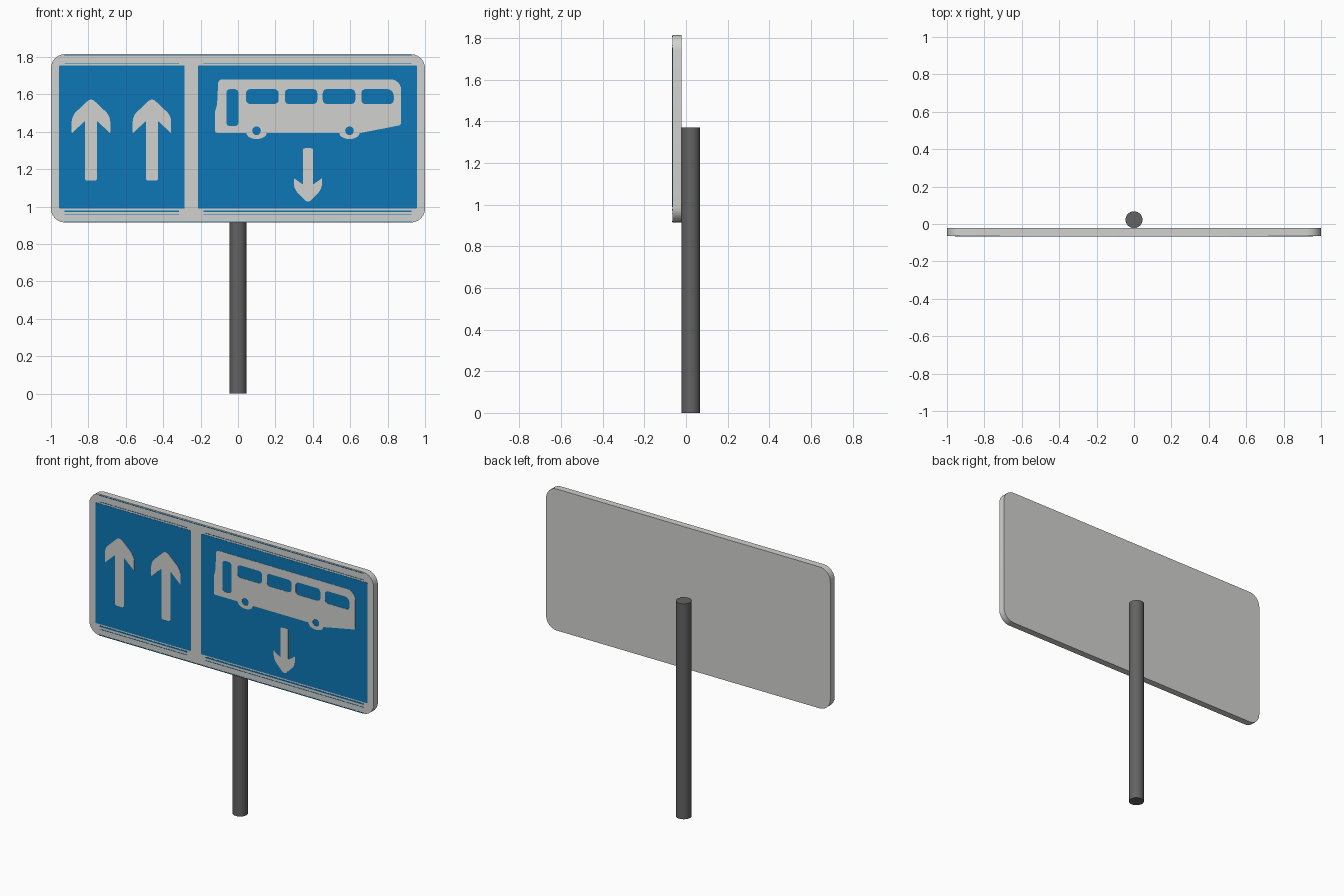
import bpy, bmesh, math
from mathutils import Vector

if "Cube" in bpy.data.objects:
    bpy.data.objects.remove(bpy.data.objects["Cube"])


def material(name, rgb):
    m = bpy.data.materials.new(name)
    m.diffuse_color = (*rgb, 1)
    m.use_nodes = True
    m.node_tree.nodes["Principled BSDF"].inputs["Base Color"].default_value = m.diffuse_color
    return m


WHITE = material("sign_white", (0.64, 0.65, 0.63))
BLUE = material("sign_blue", (0.004, 0.185, 0.47))
GREY = material("pole_grey", (0.125, 0.125, 0.125))

BACK, FRONT = -0.022, -0.065      # sign board faces
BLUE_Y, SYMBOL_Y = -0.0665, -0.068  # painted layers


def rounded(points, radius, steps=6):
    """Round the corners of an x/z polygon; a third value overrides the radius."""
    out, n = [], len(points)
    for i, p in enumerate(points):
        c = Vector(p[:2])
        r = p[2] if len(p) > 2 else radius
        to_a = Vector(points[i - 1][:2]) - c
        to_b = Vector(points[(i + 1) % n][:2]) - c
        r = min(r, 0.45 * to_a.length, 0.45 * to_b.length)
        if r < 1e-4:
            out.append(c)
            continue
        a, b = c + to_a.normalized() * r, c + to_b.normalized() * r
        for k in range(steps + 1):
            t = k / steps
            wa, wc, wb = (1 - t) ** 2, 1.4142 * t * (1 - t), t * t
            out.append((a * wa + c * wc + b * wb) / (wa + wc + wb))
    return out


def rect(x0, x1, z0, z1, radius=0.0, corner=None):
    far = radius if corner is None else corner
    return rounded([(x0, z0), (x1, z0), (x1, z1, far), (x0, z1)], radius)


def circle(x, z, r, n=20):
    return [Vector((x + r * math.cos(2 * math.pi * i / n),
                    z + r * math.sin(2 * math.pi * i / n))) for i in range(n)]


def plate(name, loops, front, back, mat):
    """Filled outline (later loops are holes) in the x/z plane."""
    curve = bpy.data.curves.new(name, 'CURVE')
    curve.dimensions, curve.fill_mode = '2D', 'BOTH'
    curve.extrude = (back - front) / 2
    for loop in loops:
        s = curve.splines.new('POLY')
        s.points.add(len(loop) - 1)
        for pt, p in zip(s.points, loop):
            pt.co = (p.x, p.y, 0, 1)
        s.use_cyclic_u = True
    tmp = bpy.data.objects.new(name + "_outline", curve)
    bpy.context.collection.objects.link(tmp)
    deps = bpy.context.evaluated_depsgraph_get()
    mesh = bpy.data.meshes.new_from_object(tmp.evaluated_get(deps))
    bpy.data.objects.remove(tmp)
    bm = bmesh.new()
    bm.from_mesh(mesh)
    bmesh.ops.remove_doubles(bm, verts=bm.verts, dist=1e-5)
    for v in bm.verts:
        v.co = (v.co.x, (front + back) / 2 - v.co.z, v.co.y)
    bmesh.ops.recalc_face_normals(bm, faces=bm.faces)
    bm.to_mesh(mesh)
    bm.free()
    mesh.materials.clear()
    mesh.materials.append(mat)
    obj = bpy.data.objects.new(name, mesh)
    bpy.context.collection.objects.link(obj)
    return obj


def smooth(obj):
    bpy.ops.object.select_all(action='DESELECT')
    obj.select_set(True)
    bpy.context.view_layer.objects.active = obj
    bpy.ops.object.shade_smooth_by_angle(angle=math.radians(35))


def paint(name, loops, y, mat):
    return plate(name, loops, y, y + 0.0025, mat)


# Pole
bpy.ops.mesh.primitive_cylinder_add(vertices=32, radius=0.045, depth=1.37,
                                    location=(0, 0.023, 0.685))
pole = bpy.context.object
pole.name = "pole"
pole.data.materials.append(GREY)
smooth(pole)

# Board with rounded corners
smooth(plate("sign_board", [rect(-1, 1, 0.915, 1.815, 0.075)], FRONT, BACK, WHITE))

# Blue fields and their fine border lines
for side, x0, x1 in (("left", -0.957, -0.285), ("right", -0.214, 0.957)):
    paint(side + "_blue_field", [rect(x0, x1, 0.989, 1.755, 0.006)], BLUE_Y, BLUE)
    for z, h in ((0.976, 0.008), (0.956, 0.003), (1.766, 0.003)):
        paint(side + "_border_line", [rect(x0 + 0.03, x1 - 0.03, z - h / 2, z + h / 2)],
              BLUE_Y, BLUE)
for z in (0.919, 1.807):
    paint("edge_line", [rect(-0.93, 0.93, z - 0.002, z + 0.002)], BLUE_Y, BLUE)


def arrow(name, x, half, tip, shoulder, wing, notch, wing_end, tail):
    right = [(half, tail, 0.01), (half, notch, 0.006), (wing, wing_end, 0.005),
             (wing, shoulder, 0.03)]
    pts = right + [(0, tip, 0.025)] + [(-p[0], *p[1:]) for p in reversed(right)]
    paint(name, [rounded([(x + p[0], *p[1:]) for p in pts], 0.01)], SYMBOL_Y, WHITE)


# Lane arrows
arrow("left_up_arrow", -0.786, 0.032, 1.582, 1.485, 0.103, 1.458, 1.392, 1.139)
arrow("right_up_arrow", -0.46, 0.032, 1.582, 1.485, 0.103, 1.458, 1.392, 1.139)
arrow("down_arrow", 0.374, 0.027, 1.016, 1.095, 0.075, 1.118, 1.152, 1.312)

# Bus silhouette with wheels below and window openings
WHEELS, WHEEL_Z, FLOOR = (0.596, 0.099), 1.406, 1.394
outline = [(-0.123, FLOOR), (-0.123, 1.508), (-0.112, 1.545), (-0.105, 1.68, 0.02),
           (0.872, 1.68, 0.055), (0.872, 1.436, 0.012), (0.658, FLOOR)]
for wx in WHEELS:
    for i in range(13):
        a = -math.pi * i / 12
        outline.append((wx + 0.054 * math.cos(a), FLOOR + 0.033 * math.sin(a), 0))
holes = [rect(-0.062, 0.002, 1.43, 1.628, 0.02)]
holes += [rect(x, x + 0.174, 1.549, 1.628, 0.022, c) for x, c in
          ((0.043, None), (0.25, None), (0.453, None), (0.659, 0.045))]
holes += [circle(wx, WHEEL_Z, 0.023) for wx in WHEELS]
paint("bus_symbol", [rounded(outline, 0.012)] + holes, SYMBOL_Y, WHITE)
